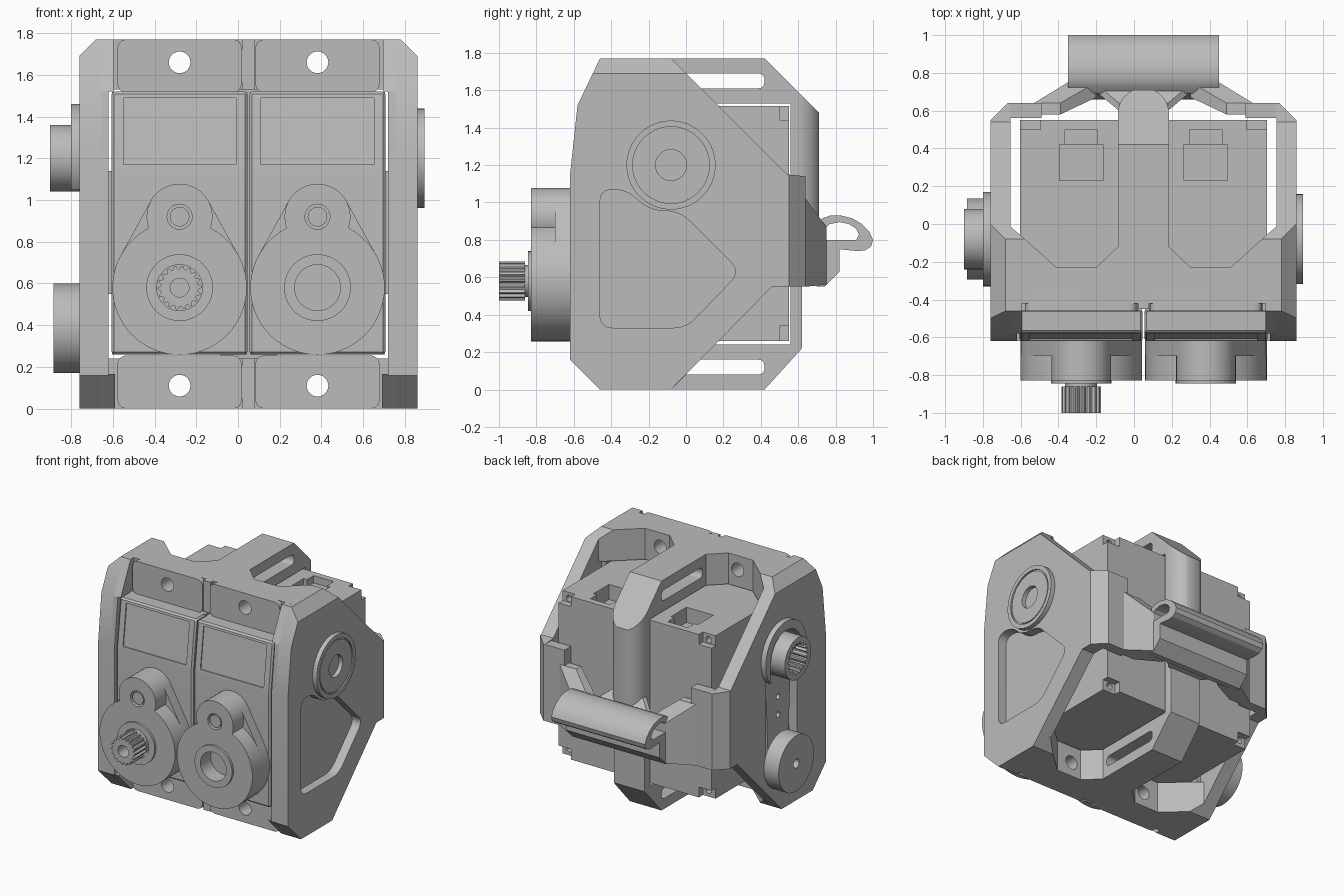
import bpy, bmesh, math
from mathutils import Vector

if "Cube" in bpy.data.objects:
    bpy.data.objects.remove(bpy.data.objects["Cube"])

grey = bpy.data.materials.new("warm_grey_plastic")
grey.use_nodes = True
grey.diffuse_color = (0.5, 0.5, 0.5, 1)
grey.node_tree.nodes["Principled BSDF"].inputs["Base Color"].default_value = (0.5, 0.5, 0.5, 1)

MID, TOP = 0.05, 1.77     # frame centre line and overall height


def place(axis, u, v, w):
    """Plane coordinates (u, v) at depth w along the axis."""
    return {"X": (w, u, v), "Y": (u, w, v), "Z": (u, v, w)}[axis]


def finish(name, bm):
    bmesh.ops.recalc_face_normals(bm, faces=bm.faces)
    mesh = bpy.data.meshes.new(name)
    bm.to_mesh(mesh)
    bm.free()
    mesh.materials.append(grey)
    ob = bpy.data.objects.new(name, mesh)
    bpy.context.collection.objects.link(ob)
    return ob


def prism(name, axis, pts, a, b, bevel=0):
    bm = bmesh.new()
    lo = [bm.verts.new(place(axis, u, v, a)) for u, v in pts]
    hi = [bm.verts.new(place(axis, u, v, b)) for u, v in pts]
    bm.faces.new(lo)
    bm.faces.new(hi)
    for i in range(len(pts)):
        j = (i + 1) % len(pts)
        bm.faces.new((lo[i], lo[j], hi[j], hi[i]))
    bmesh.ops.recalc_face_normals(bm, faces=bm.faces)
    if bevel:
        bmesh.ops.bevel(bm, geom=bm.edges[:], offset=bevel, segments=1, affect="EDGES")
    return finish(name, bm)


def hull(name, points):
    bm = bmesh.new()
    for p in points:
        bm.verts.new(p)
    res = bmesh.ops.convex_hull(bm, input=bm.verts[:])
    junk = [g for g in res["geom_interior"] if isinstance(g, bmesh.types.BMVert)]
    bmesh.ops.delete(bm, geom=junk, context="VERTS")
    bmesh.ops.dissolve_limit(bm, angle_limit=0.01, verts=bm.verts[:], edges=bm.edges[:])
    return finish(name, bm)


def rect(u0, u1, v0, v1):
    return [(u0, v0), (u1, v0), (u1, v1), (u0, v1)]


def circle(u, v, r, n=40):
    return [(u + r * math.cos(2 * math.pi * i / n), v + r * math.sin(2 * math.pi * i / n)) for i in range(n)]


def rounded(pts, r, n=6):
    """Round each corner of a polygon with a quadratic curve."""
    out = []
    for i, p in enumerate(pts):
        p, a, b = Vector(p), Vector(pts[i - 1]), Vector(pts[(i + 1) % len(pts)])
        s, e = p + (a - p).normalized() * r, p + (b - p).normalized() * r
        for k in range(n + 1):
            t = k / n
            out.append(tuple(s * (1 - t) ** 2 + p * 2 * t * (1 - t) + e * t * t))
    return out


def gear(u, v, r0, r1, teeth):
    return [(u + r * math.cos(a), v + r * math.sin(a)) for i in range(teeth * 4)
            for r, a in [((r0, r0, r1, r1)[i % 4], math.pi * i / teeth / 2)]]


def box_points(x0, x1, y0, y1, z0, z1):
    return [(x, y, z) for x in (x0, x1) for y in (y0, y1) for z in (z0, z1)]


def twin(axis, c0, c1, a, b):
    return [place(axis, u, v, w) for c in (c0, c1) for u, v in circle(*c) for w in (a, b)]


def boolean(ob, cutters, op="DIFFERENCE"):
    for c in cutters:
        m = ob.modifiers.new("cut", "BOOLEAN")
        m.operation, m.object, m.solver = op, c, "EXACT"
    dg = bpy.context.evaluated_depsgraph_get()
    ob.data = bpy.data.meshes.new_from_object(ob.evaluated_get(dg))
    ob.modifiers.clear()
    for c in cutters:
        bpy.data.objects.remove(c)
    return ob


def shave(ob, co, no):
    """Cut away the outer side of a plane and cap the opening."""
    bm = bmesh.new()
    bm.from_mesh(ob.data)
    geom = bm.verts[:] + bm.edges[:] + bm.faces[:]
    bmesh.ops.bisect_plane(bm, geom=geom, plane_co=co, plane_no=no, clear_outer=True)
    bmesh.ops.holes_fill(bm, edges=[e for e in bm.edges if e.is_boundary])
    bm.to_mesh(ob.data)
    bm.free()


# Two identical gear motors, one with a splined shaft and one with a socket
for side, cx in (("right", -0.28), ("left", 0.381)):
    def part(n):
        return side + "_motor_" + n
    body = prism(part("body"), "Z", rect(cx - 0.323, cx + 0.323, -0.47, 0.55), 0.26, 1.517)
    cuts = [prism("cut", "Y", rect(cx + sx - 0.065, cx + sx + 0.065, z - 0.09, z + 0.09), 0.5, 0.6)
            for sx in (-0.28, 0.28) for z in (0.25, 1.53)]
    cuts += [prism("cut", "Z", rect(cx - 0.115, cx + 0.115, 0.23, 0.42), 1.4, 1.6),
             prism("cut", "Z", rect(cx - 0.085, cx + 0.085, 0.4, 0.5), 1.46, 1.6)]
    cuts += [prism("cut", "Y", circle(cx + sx, z, 0.025, 16), 0.4, 0.6)
             for sx in (-0.265, 0.265) for z in (0.31, 1.47)]
    boolean(body, cuts)
    # Front cover leans back above the gear case, with a shallow label panel
    front = prism(part("front_cover"), "X", [(-0.45, 0.26), (-0.62, 0.26), (-0.62, 1.15), (-0.575, 1.52), (-0.45, 1.52)],
                  cx - 0.326, cx + 0.326, 0.012)
    boolean(front, [prism("cut", "X", [(-0.7, 1.17), (-0.609, 1.17), (-0.57, 1.49), (-0.7, 1.49)],
                          cx - 0.27, cx + 0.27)])
    # Gear case: low hull, drum and pinion boss
    hull(part("gear_case"), twin("Y", (cx, 0.58, 0.322), (cx, 0.92, 0.158), -0.7, -0.59))
    drum = prism(part("gear_drum"), "Y", circle(cx, 0.58, 0.322, 64), -0.828, -0.69)
    boolean(drum, [prism("cut", "Y", circle(cx, 0.92, 0.158), -0.828, -0.69)], "UNION")
    collar = prism(part("collar"), "Y", circle(cx, 0.58, 0.16), -0.845, -0.82)
    for ob in (drum, collar):
        boolean(ob, [prism("cut", "Y", circle(cx, 0.58, 0.11), -0.9, -0.72)])
    boolean(drum, [prism("cut", "Y", circle(cx, 0.92, 0.06, 24), -0.9, -0.78)])
    prism(part("pinion_pin"), "Y", circle(cx, 0.92, 0.047, 24), -0.82, -0.75)
    if side == "right":
        shaft = prism(part("shaft"), "Y", gear(cx, 0.58, 0.105, 0.09, 18), -1, -0.86)
        boolean(shaft, [prism("cut", "Y", circle(cx, 0.58, 0.045, 24), -1.1, -0.9)])
        prism(part("shaft_neck"), "Y", circle(cx, 0.58, 0.085), -0.87, -0.7)
    # Mounting ears above and below
    for label, z0, z1, zh in (("lower", 0, 0.255, 0.11), ("upper", 1.515, TOP, 1.66)):
        ear = prism(part(label + "_ear"), "Y", rounded(rect(cx - 0.298, cx + 0.298, z0, z1), 0.05), -0.46, -0.36)
        boolean(ear, [prism("cut", "Y", circle(cx, zh, 0.052, 24), -0.6, -0.2)])

# Upper and lower frame bars with corner gussets, sloped to meet the panels
half = [(0.72, -0.42), (0.72, 0), (0.65, -0.06), (0.46, -0.23), (0.25, -0.23), (0.135, -0.12)]
plan = [(MID + u, v) for u, v in half] + [(MID - u, v) for u, v in reversed(half)]
for label, z0, z1, zh, tip, up in (("lower", 0, 0.24, 0.11, 0, -1), ("upper", 1.53, TOP, 1.66, TOP, 1)):
    bar = prism(label + "_bar", "Z", plan, z0, z1)
    shave(bar, (0, -0.08, tip), (0, 1, up))
    boolean(bar, [prism("cut", "Y", circle(cx, zh, 0.052, 24), -0.6, 0.2) for cx in (-0.28, 0.381)])
    prism(label + "_bar_rib", "Z", rect(0.02, 0.08, -0.45, -0.4), z0, z1)

# Central C-shaped spine with slots and a rounded back
spine = prism("spine", "X", [(-0.2, TOP), (0.42, TOP), (0.71, 1.48), (0.71, 0.8), (0.62, 0.72), (0.62, 0.22),
                             (0.42, 0), (-0.2, 0), (-0.2, 0.24), (0.56, 0.24), (0.56, 1.53), (-0.2, 1.53)],
              MID - 0.135, MID + 0.135)
arc = [(MID + 0.135 * math.cos(math.pi * i / 20), 0.585 + 0.135 * math.sin(math.pi * i / 20)) for i in range(21)]
envelope = prism("cut", "Z", [(MID - 0.2, 0.5), (MID - 0.2, -0.5), (MID + 0.2, -0.5), (MID + 0.2, 0.5)] + arc, -0.1, 1.9)
boolean(spine, [envelope], "INTERSECT")
boolean(spine, [prism("cut", "X", rounded(rect(-0.08, 0.42, z, z + 0.08), 0.039), -0.3, 0.4) for z in (0.08, 1.61)])

# Side panels
outline = [(-0.62, 0.16), (-0.62, 1.15), (-0.58, 1.52), (-0.46, TOP), (-0.08, TOP), (0.54, 1.15),
           (0.64, 1.14), (0.64, 0.55), (0.46, 0.55), (-0.08, 0), (-0.46, 0)]
panels = {}
for side, s in (("right", -1), ("left", 1)):
    def at(d0, d1):
        return sorted((MID + s * d0, MID + s * d1))
    outer = MID + s * 0.81
    panel = prism(side + "_panel", "X", outline, *at(0.705, 0.81))
    shave(panel, (outer, 0, 1.69), (s, 0, 1))
    shave(panel, (outer, 0.55, 0), (s, 1, 0))
    panels[side] = panel
    # Thicker front lip, with wider blocks at the top and bottom corners
    prism(side + "_panel_lip", "X", [(-0.62, 0.16), (-0.62, 1.15), (-0.58, 1.52), (-0.05, 1.55), (-0.05, 0.16)],
          *at(0.67, 0.72))
    prism(side + "_upper_corner", "X", [(-0.46, TOP), (-0.58, 1.52), (-0.3, 1.52), (-0.3, TOP)], *at(0.645, 0.72))
    prism(side + "_lower_corner", "X", [(-0.46, 0), (-0.62, 0.165), (-0.3, 0.165), (-0.3, 0)], *at(0.64, 0.72))
    # Back strap and arm running in to the tow bar
    prism(side + "_back_strap", "X", rect(0.56, 0.64, 0.55, 1.14), *at(0.54, 0.72))
    hull(side + "_tow_arm", box_points(*at(0.44, 0.58), 0.58, 0.64, 0.55, 1.02)
         + box_points(*at(0.25, 0.4), 0.67, 0.75, 0.56, 0.87))

# Left side: sunken pocket and bearing disc
pocket = rounded([(-0.46, 0.33), (-0.46, 1.07), (-0.32, 1.07), (-0.2, 0.96), (-0.03, 0.95), (0.29, 0.63), (0.0, 0.33)], 0.07)
boolean(panels["left"], [prism("cut", "X", pocket, 0.79, 0.95)])
disc = prism("left_bearing", "X", circle(-0.08, 1.2, 0.238, 64), 0.8, 0.895)
ring = prism("cut", "X", circle(-0.08, 1.2, 0.205, 48), 0.885, 0.95)
boolean(disc, [ring, prism("cut", "X", circle(-0.08, 1.2, 0.083, 32), 0.82, 0.95)])
rim = prism("left_bearing_face", "X", circle(-0.08, 1.2, 0.195, 48), 0.87, 0.892)
boolean(rim, [prism("cut", "X", circle(-0.08, 1.2, 0.083, 32), 0.82, 0.95)])

# Right side: raised shroud, sunken track, link arm, splined hub and lower wheel
shroud = prism("right_shroud", "X", circle(-0.08, 1.21, 0.25, 64), -0.80, -0.75)
for ob in (panels["right"], shroud):
    boolean(ob, [hull("cut", twin("X", (-0.08, 1.2, 0.19), (-0.08, 0.385, 0.19), -0.9, -0.69))])
link = hull("link_arm", twin("X", (-0.08, 1.2, 0.16), (-0.08, 0.385, 0.12), -0.73, -0.68))
boolean(link, [prism("cut", "X", circle(-0.08, z, 0.022, 16), -0.8, -0.6) for z in (0.72, 0.86)])
hub = prism("splined_hub", "X", circle(-0.08, 1.2, 0.16, 48), -0.9, -0.7)
boolean(hub, [prism("cut", "X", gear(-0.08, 1.2, 0.12, 0.1, 18), -1, -0.76)])
wheel = prism("lower_wheel", "X", circle(-0.08, 0.385, 0.215, 64), -0.885, -0.76)
boolean(wheel, [prism("cut", "X", circle(-0.08, 0.385, 0.035, 20), -1, -0.8)])
prism("wheel_axle", "X", circle(-0.08, 0.385, 0.1, 32), -0.77, -0.69)

# Tow bar: base beam, centre gusset and hollow hook
prism("tow_beam", "X", [(0.66, 0.62), (0.7, 0.55), (0.74, 0.55), (0.82, 0.63), (0.82, 0.76), (0.69, 0.8)], -0.35, 0.45)
hull("tow_gusset", box_points(-0.08, 0.18, 0.6, 0.64, 0.58, 0.95) + box_points(-0.2, 0.3, 0.7, 0.74, 0.6, 0.86))
hook = prism("tow_hook", "X", [(0.69, 0.75), (0.69, 0.88), (0.73, 0.915), (0.77, 0.93), (0.83, 0.93), (0.89, 0.915),
                               (0.94, 0.885), (0.98, 0.845), (1, 0.8), (0.99, 0.765), (0.96, 0.745), (0.92, 0.74),
                               (0.82, 0.75)], -0.35, 0.45)
boolean(hook, [prism("cut", "X", [(0.7, 0.8), (0.73, 0.85), (0.77, 0.885), (0.82, 0.895), (0.87, 0.885),
                                  (0.91, 0.86), (0.925, 0.83), (0.91, 0.8)], -0.5, 0.6)])

# Smooth round walls, keep edges sharp
for ob in bpy.context.scene.objects:
    if ob.type == "MESH":
        bpy.ops.object.select_all(action="DESELECT")
        ob.select_set(True)
        bpy.context.view_layer.objects.active = ob
        bpy.ops.object.shade_smooth_by_angle(angle=math.radians(25))
